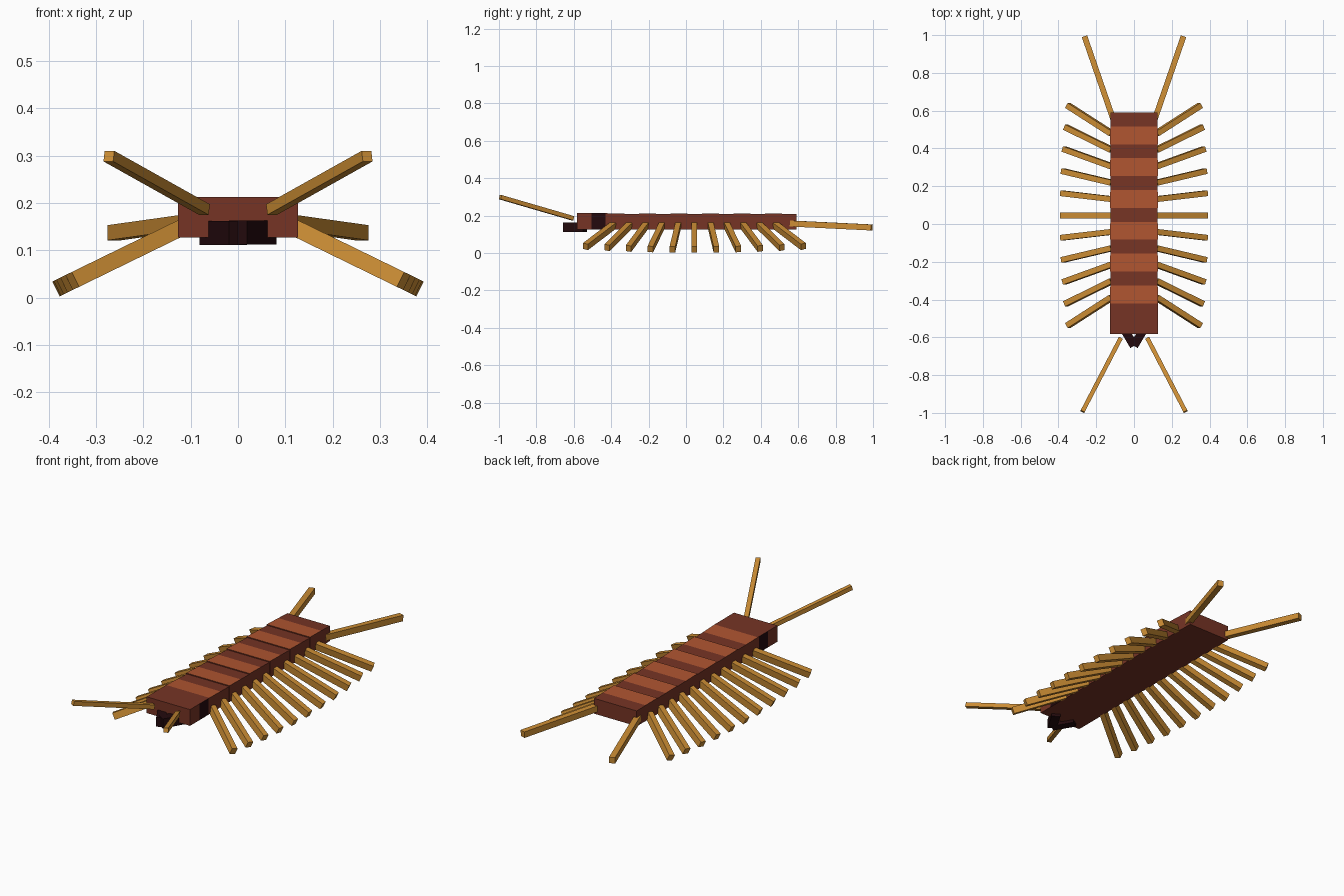
import bpy, bmesh, math
from mathutils import Matrix, Vector

cube = bpy.data.objects.get("Cube")
if cube:
    bpy.data.objects.remove(cube)


def material(name, rgb):
    m = bpy.data.materials.new(name)
    m.use_nodes = True
    m.diffuse_color = (*rgb, 1)
    m.node_tree.nodes["Principled BSDF"].inputs["Base Color"].default_value = (*rgb, 1)
    return m


BROWN = material("dark brown shell", (0.18, 0.034, 0.018))
ORANGE = material("rust orange", (0.43, 0.09, 0.03))
GOLD = material("golden limb", (0.61, 0.27, 0.035))
BLACK = material("near black", (0.017, 0.003, 0.004))


def finish(bm, name, mats):
    bmesh.ops.recalc_face_normals(bm, faces=bm.faces)
    mesh = bpy.data.meshes.new(name)
    bm.to_mesh(mesh)
    bm.free()
    for m in mats:
        mesh.materials.append(m)
    obj = bpy.data.objects.new(name, mesh)
    bpy.context.collection.objects.link(obj)
    return obj


def box(name, size, matrix, mat):
    bm = bmesh.new()
    bmesh.ops.create_cube(bm, size=1, matrix=matrix @ Matrix.Diagonal((*size, 1)))
    return finish(bm, name, [mat])


def bar(name, start, end, width, height, mat):
    """Square-ended bar between two points, kept upright."""
    a, b = Vector(start), Vector(end)
    d = (b - a).normalized()
    side = d.cross(Vector((0, 0, 1))).normalized()
    up = side.cross(d)
    rot = Matrix((side, d, up)).transposed().to_4x4()
    return box(name, (width, (b - a).length, height),
               Matrix.Translation((a + b) / 2) @ rot, mat)


def body_block(name, y0, y1, cuts, accent, rule, taper=0.0):
    """Body box, slightly lower at the rear, with accent faces chosen by a rule."""
    bm = bmesh.new()
    bmesh.ops.create_cube(bm, size=1)
    for v in bm.verts:
        rear = v.co.y > 0
        v.co = ((0.127 - taper * rear / 2) * (1 if v.co.x > 0 else -1),
                y1 if rear else y0,
                (0.213 - taper * rear) if v.co.z > 0 else 0.127)
    for y in cuts:
        bmesh.ops.bisect_plane(bm, geom=bm.verts[:] + bm.edges[:] + bm.faces[:],
                               plane_co=(0, y, 0), plane_no=(0, 1, 0))
    bm.normal_update()
    for f in bm.faces:
        f.material_index = int(rule(f.normal, f.calc_center_median()))
    return finish(bm, name, [BROWN, accent])


# Head with a dark patch on each side
body_block("head", -0.583, -0.42, (-0.505, -0.43), BLACK,
           lambda n, c: abs(n.x) > 0.9 and -0.505 < c.y < -0.43)

# Six body segments, orange on the front part of each top
STEP = 1.01 / 6
for i in range(6):
    y0 = -0.42 + i * STEP
    split = y0 + 0.095
    body_block(f"body_segment_{i + 1}", y0, y0 + STEP, (split,), ORANGE,
               lambda n, c: n.z > 0.9 and c.y < split, taper=0.005)

# Paired limbs
for s, side in ((1, "left"), (-1, "right")):
    # Fan of eleven walking legs lying in a plane that slopes down and outward
    mirror = Matrix.Diagonal((s, 1, 1, 1))
    for k in range(-5, 6):
        m = (mirror @ Matrix.Translation((0.127, 0.045 + k * 0.0878, 0.144))
             @ Matrix.Rotation(math.radians(26), 4, 'Y')
             @ Matrix.Rotation(math.radians(6 * k), 4, 'Z')
             @ Matrix.Translation((0.138, 0, 0)))
        box(f"{side}_leg_{k + 6}", (0.298, 0.03, 0.035), m, GOLD)

    bar(f"{side}_antenna", (s * 0.071, -0.605, 0.186), (s * 0.273, -0.993, 0.299),
        0.023, 0.023, GOLD)
    bar(f"{side}_tail_leg", (s * 0.112, 0.56, 0.158), (s * 0.262, 0.993, 0.137),
        0.03, 0.032, GOLD)
    # Converging jaws under the front of the head
    lift = 0.0005 * s
    bar(f"{side}_jaw", (s * 0.062, -0.54, 0.137 + lift), (0, -0.645, 0.137 + lift),
        0.045, 0.05, BLACK)
